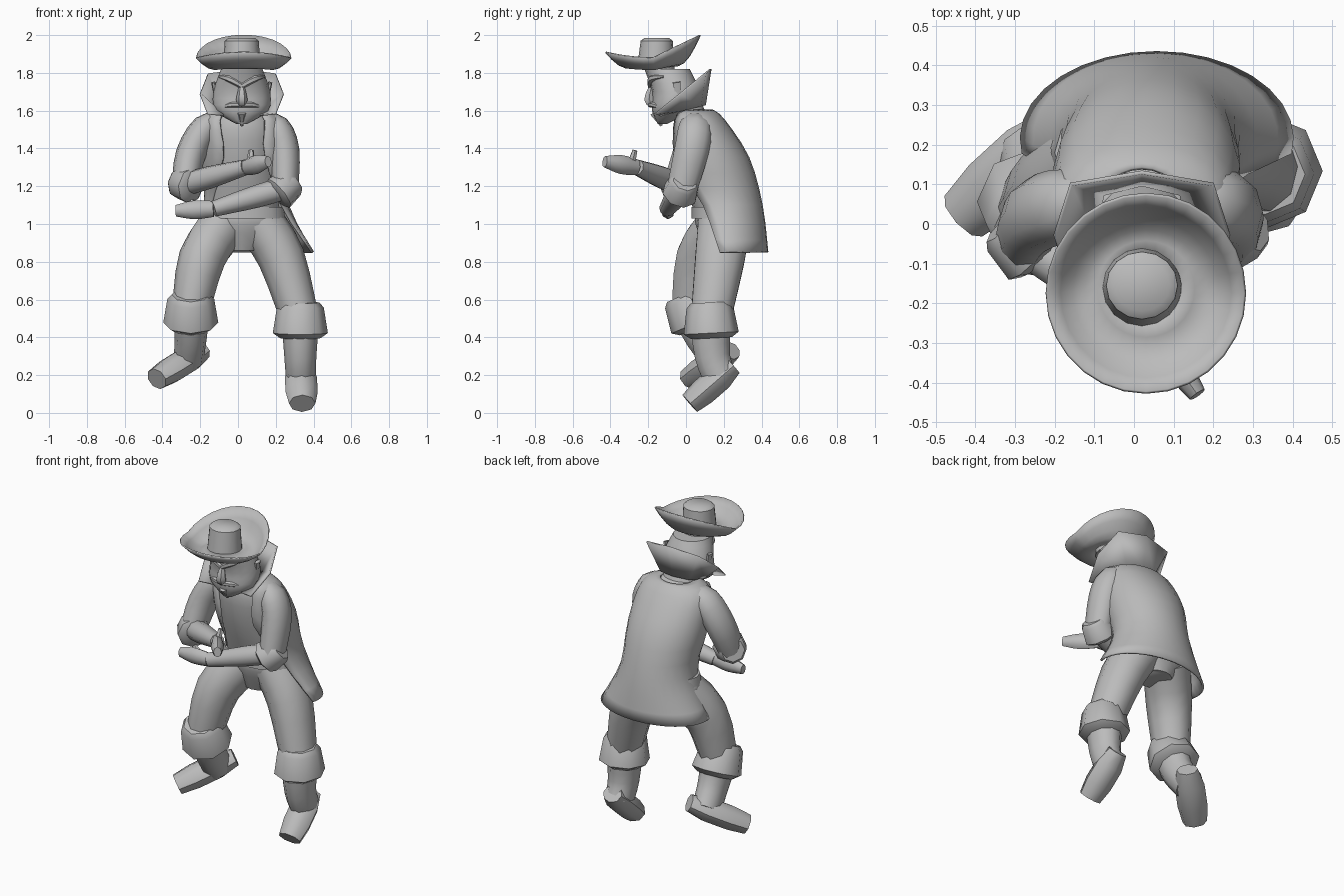
import bpy, bmesh
from math import sin, cos, pi, radians
from mathutils import Vector

if "Cube" in bpy.data.objects:
    bpy.data.objects.remove(bpy.data.objects["Cube"], do_unlink=True)

GREY = (.5, .5, .5, 1)
clay = bpy.data.materials.new("plain_grey")
clay.use_nodes = True
clay.diffuse_color = GREY
clay.node_tree.nodes["Principled BSDF"].inputs["Base Color"].default_value = GREY

SIDEWAYS, UPWARD = Vector((1, 0, 0)), Vector((0, 0, 1))
MIDDLE = .02  # the head and torso sit slightly to one side


def spline(keys, steps):
    """Smooth a short list of key vectors into a longer one."""
    keys = [Vector(key) for key in keys]
    last = len(keys) - 1
    result = []
    for i in range(last):
        here, there = keys[i], keys[i + 1]
        leave = (there - keys[max(i - 1, 0)]) / 2
        arrive = (keys[min(i + 2, last)] - here) / 2
        for step in range(steps):
            t = step / steps
            blend = here.lerp(there, t * t * (3 - 2 * t))
            result.append(blend + leave * t * (1 - t) ** 2 - arrive * t * t * (1 - t))
    return result + [keys[last]]


def skin(name, rows, closed=True, capped=True, sharp=50, thickness=0):
    """Join equally long rows of points into one surface."""
    bm = bmesh.new()
    grid = [[bm.verts.new(point) for point in row] for row in rows]
    count = len(rows[0])
    for low, high in zip(grid, grid[1:]):
        for i in range(count if closed else count - 1):
            j = (i + 1) % count
            bm.faces.new((low[i], low[j], high[j], high[i]))
    if closed and capped:
        bm.faces.new(grid[0][::-1])
        bm.faces.new(grid[-1])
    bmesh.ops.recalc_face_normals(bm, faces=bm.faces)
    mesh = bpy.data.meshes.new(name)
    bm.to_mesh(mesh)
    bm.free()
    mesh.materials.append(clay)
    part = bpy.data.objects.new(name, mesh)
    bpy.context.collection.objects.link(part)
    bpy.ops.object.select_all(action="DESELECT")
    part.select_set(True)
    bpy.context.view_layer.objects.active = part
    bpy.ops.object.shade_smooth_by_angle(angle=radians(sharp))
    if thickness:
        shell = part.modifiers.new("thickness", "SOLIDIFY")
        shell.thickness = thickness
        shell.offset = 0


def tube(name, points, widths, flat=1, across=SIDEWAYS, sides=10, steps=3, **options):
    """Sweep an oval along a path; flat is its depth over its width."""
    keys = spline([(*point, width) for point, width in zip(points, widths)], steps)
    rows = []
    for i, key in enumerate(keys):
        along = (keys[min(i + 1, len(keys) - 1)] - keys[max(i - 1, 0)]).xyz.normalized()
        wide = (across - along * along.dot(across)).normalized() * key.w
        deep = along.cross(wide) * flat
        turns = [2 * pi * k / sides for k in range(sides)]
        rows.append([key.xyz + wide * cos(turn) + deep * sin(turn) for turn in turns])
    skin(name, rows, **options)


def stack(name, rings, sides=16, steps=3, lean=0, **options):
    """Pile level ovals: height, half width, front, back, half angle left open in front."""
    rows = []
    for height, width, front, back, gap in spline(rings, steps):
        row = []
        for k in range(sides):
            share = k / sides if gap == 0 else k / (sides - 1)
            turn = gap + 2 * (pi - gap) * share
            depth = (back - front) / 2
            shift = MIDDLE + lean * (rings[0][0] - height)
            row.append((shift + width * sin(turn), front + depth * (1 - cos(turn)), height))
        rows.append(row)
    skin(name, rows, **options)


def cuff(name, centre, along, radius, across):
    """A chunky turned-back band around a limb."""
    along = along.normalized() * radius
    points = [centre + along * offset for offset in (-.7, -.5, .5, .7)]
    widths = [radius * scale for scale in (.75, .92, 1.08, .8)]
    tube(name, points, widths, across=across, sides=8, steps=1)


def leg(side, *landmarks):
    """Trouser leg, boot cuff and boot along a few joints."""
    hip, thigh, knee, ankle, heel, toe = map(Vector, landmarks)
    tube(side + "_leg", (hip, thigh, knee), (.13, .125, .1), flat=1.1)
    cuff(side + "_boot_cuff", knee, ankle - knee, .135, SIDEWAYS)
    instep = heel.lerp(toe, .3)
    tube(side + "_boot_shaft", (knee, ankle, instep), (.1, .085, .08), flat=1.15)
    ball = heel.lerp(toe, .7)
    tube(side + "_boot_foot", (heel, instep, ball, toe), (.06, .085, .085, .07), flat=.85,
         across=(toe - heel).cross(UPWARD), sides=8, steps=1)


def arm(side, *landmarks):
    """Sleeve, turned-back cuff, forearm and hand along a few joints."""
    neck, shoulder, bicep, elbow, wrist, tip, thumb = map(Vector, landmarks)
    tube(side + "_sleeve", (neck, shoulder, bicep, elbow), (.04, .075, .08, .07), flat=1.2)
    cuff(side + "_sleeve_cuff", elbow, wrist - bicep, .09, UPWARD)
    tube(side + "_forearm", (elbow, elbow.lerp(wrist, .4), wrist), (.06, .06, .042), across=UPWARD)
    palm = wrist.lerp(tip, .5)
    tube(side + "_hand", (wrist, palm, tip), (.042, .05, .03), flat=.75, across=UPWARD, sides=8)
    tube(side + "_thumb", (wrist.lerp(palm, .4), thumb), (.025, .014), across=tip - wrist, sides=6)


# Torso, belt and trouser seat
stack("shirt", [(1.6, .1, -.04, .12, 0), (1.5, .18, -.07, .2, 0),
                (1.3, .19, -.04, .3, 0), (1.05, .2, .05, .3, 0)])
stack("belt", [(1.03, .23, .03, .33, 0), (1.09, .22, .03, .33, 0)], steps=1)
stack("trouser_seat", [(1.07, .2, .05, .32, 0), (1, .23, .05, .34, 0), (.86, .1, .1, .3, 0)])

# Open coat whose front edges sweep back below the waist
stack("coat", [(1.6, .1, -.03, .14, .7), (1.55, .21, -.08, .2, .6), (1.35, .23, -.08, .33, .5),
               (1.1, .22, 0, .4, 1), (.85, .34, 0, .43, 1.4)],
      sides=19, lean=.05, closed=False, thickness=.012)

# Flared standing collar, tall behind and low at the open front
lower, upper = [], []
for k in range(-3, 4):
    out, rear = [abs(f) ** .6 * (1 if f > 0 else -1) for f in (sin(k * pi / 4), cos(k * pi / 4))]
    lower.append((MIDDLE + .12 * out, .13 * rear - .03, 1.6 + .03 * rear))
    upper.append((MIDDLE + .22 * out, .16 * rear - .03, 1.69 + .13 * rear))
skin("collar", [lower, upper], closed=False, sharp=40, thickness=.01)

# Neck and head
stack("neck", [(1.55, .11, -.03, .12, 0), (1.7, .1, -.1, .06, 0)], steps=1)
stack("head", [(1.53, .03, -.15, -.1, 0), (1.6, .14, -.18, .02, 0),
               (1.7, .15, -.18, .07, 0), (1.82, .11, -.22, .02, 0)])


def face(x, y, z):
    return Vector((MIDDLE + x, y, z))


# Nose, chin beard, moustache, brows and ears
tube("nose", [face(0, -.18, 1.74), face(0, -.195, 1.66), face(0, -.17, 1.63)], (.012, .03, .02), sides=6)
tube("chin_beard", [face(0, -.17, 1.59), face(0, -.13, 1.52)], (.025, .008), sides=6)
for side, sign in (("left", 1), ("right", -1)):
    tube(side + "_moustache", [face(0, -.19, 1.63), face(sign * .06, -.17, 1.63), face(sign * .12, -.12, 1.61)],
         (.014, .014, .004), across=UPWARD, sides=6)
    tube(side + "_brow", [face(0, -.19, 1.73), face(sign * .07, -.18, 1.77), face(sign * .12, -.12, 1.78)],
         (.014, .018, .006), across=UPWARD, sides=6)
    tube(side + "_ear", [face(sign * .15, -.05, 1.75), face(sign * .14, -.04, 1.68)],
         (.012, .008), flat=2, sides=6)

# Hat brim that dips, then curls up at the front and higher at the back
rows = []
for reach in (0, .2, .4, .6, .8, 1):
    row = []
    for k in range(28):
        x, y = cos(k * pi / 14), sin(k * pi / 14)
        rim = .04 + (.12 * y if y > 0 else .03 * y * y)
        radius = .09 + .16 * reach
        row.append((.03 + radius * x, radius * y - .16 - .015 * reach,
                    1.84 - .035 * sin(reach * pi) + rim * reach ** 1.3))
    rows.append(row)
skin("hat_brim", rows, capped=False, thickness=.008)
stack("hat_crown", [(1.82, .1, -.26, -.06, 0), (1.97, .09, -.24, -.07, 0), (1.985, .07, -.22, -.09, 0)],
      steps=1, sharp=40)

# Left arm folded across the waist, right arm reaching forward over it
arm("left", (.12, .06, 1.55), (.2, .05, 1.51), (.245, .03, 1.39), (.25, -.02, 1.19),
    (-.13, -.1, 1.08), (-.33, -.09, 1.07), (-.25, -.07, 1.12))
arm("right", (-.08, .06, 1.55), (-.17, .05, 1.51), (-.25, .02, 1.37), (-.28, -.04, 1.21),
    (.04, -.26, 1.3), (.16, -.43, 1.33), (.07, -.27, 1.39))

# Legs in mid stride with both feet pointing down
leg("left", (.12, .2, 1), (.23, .18, .82), (.33, .13, .49), (.33, .14, .3), (.33, .25, .25), (.34, .02, .05))
leg("right", (-.07, .2, 1), (-.19, .08, .82), (-.25, .03, .54), (-.25, .09, .4),
    (-.19, .24, .33), (-.43, .02, .18))
